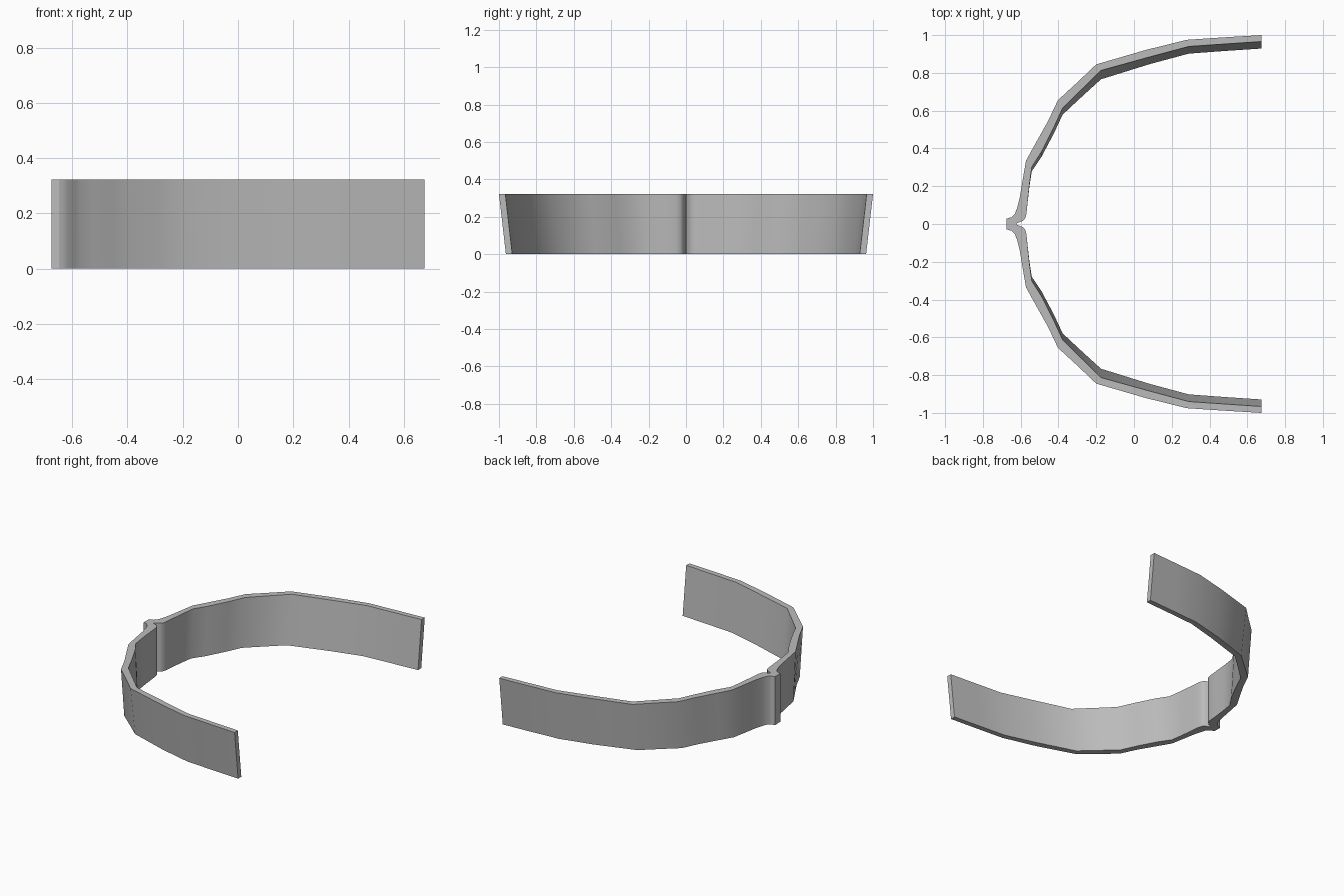
import bpy, bmesh

HEIGHT = 0.322

# Half-profile stations, from the open end to the central rib:
# outer x, outer y, inner x, inner y, inward lean of the bottom edge
STATIONS = [
    (0.675, 1.000, 0.675, 0.966, 0.037),
    (0.475, 0.988, 0.480, 0.953, 0.037),
    (0.280, 0.975, 0.290, 0.940, 0.038),
    (0.065, 0.922, 0.085, 0.885, 0.038),
    (-0.200, 0.845, -0.175, 0.813, 0.047),
    (-0.300, 0.750, -0.275, 0.715, 0.040),
    (-0.403, 0.655, -0.378, 0.613, 0.034),
    (-0.455, 0.545, -0.425, 0.510, 0.032),
    (-0.525, 0.420, -0.490, 0.382, 0.027),
    (-0.572, 0.335, -0.541, 0.302, 0.022),
    (-0.590, 0.230, -0.553, 0.215, 0.012),
    (-0.605, 0.140, -0.564, 0.110, 0.002),
    (-0.619, 0.085, -0.569, 0.055, 0.0),
    (-0.630, 0.055, -0.576, 0.030, 0.0),
    (-0.648, 0.036, -0.590, 0.016, 0.0),
    (-0.675, 0.028, -0.622, 0.003, 0.0),
]

# One colour
grey = bpy.data.materials.new("grey")
grey.diffuse_color = (0.5, 0.5, 0.5, 1)

# Both halves as one run of stations
full = STATIONS + [(a, -b, c, -d, -s) for a, b, c, d, s in reversed(STATIONS)]

# Sweep a four-cornered section along the stations
bm = bmesh.new()
rings = []
for ox, oy, ix, iy, lean in full:
    corners = [(ox, oy, HEIGHT), (ix, iy, HEIGHT),
               (ix, iy - lean, 0), (ox, oy - lean, 0)]
    rings.append([bm.verts.new(c) for c in corners])
for a, b in zip(rings, rings[1:]):
    for i in range(4):
        j = (i + 1) % 4
        bm.faces.new((a[i], a[j], b[j], b[i]))
bm.faces.new(rings[0])
bm.faces.new(rings[-1])
bmesh.ops.recalc_face_normals(bm, faces=bm.faces)

# Curved band
mesh = bpy.data.meshes.new("curved_band")
bm.to_mesh(mesh)
bm.free()
mesh.materials.append(grey)
band = bpy.data.objects.new("curved_band", mesh)
bpy.context.collection.objects.link(band)
bpy.context.view_layer.objects.active = band
band.select_set(True)
bpy.ops.object.shade_smooth_by_angle(angle=0.52)
